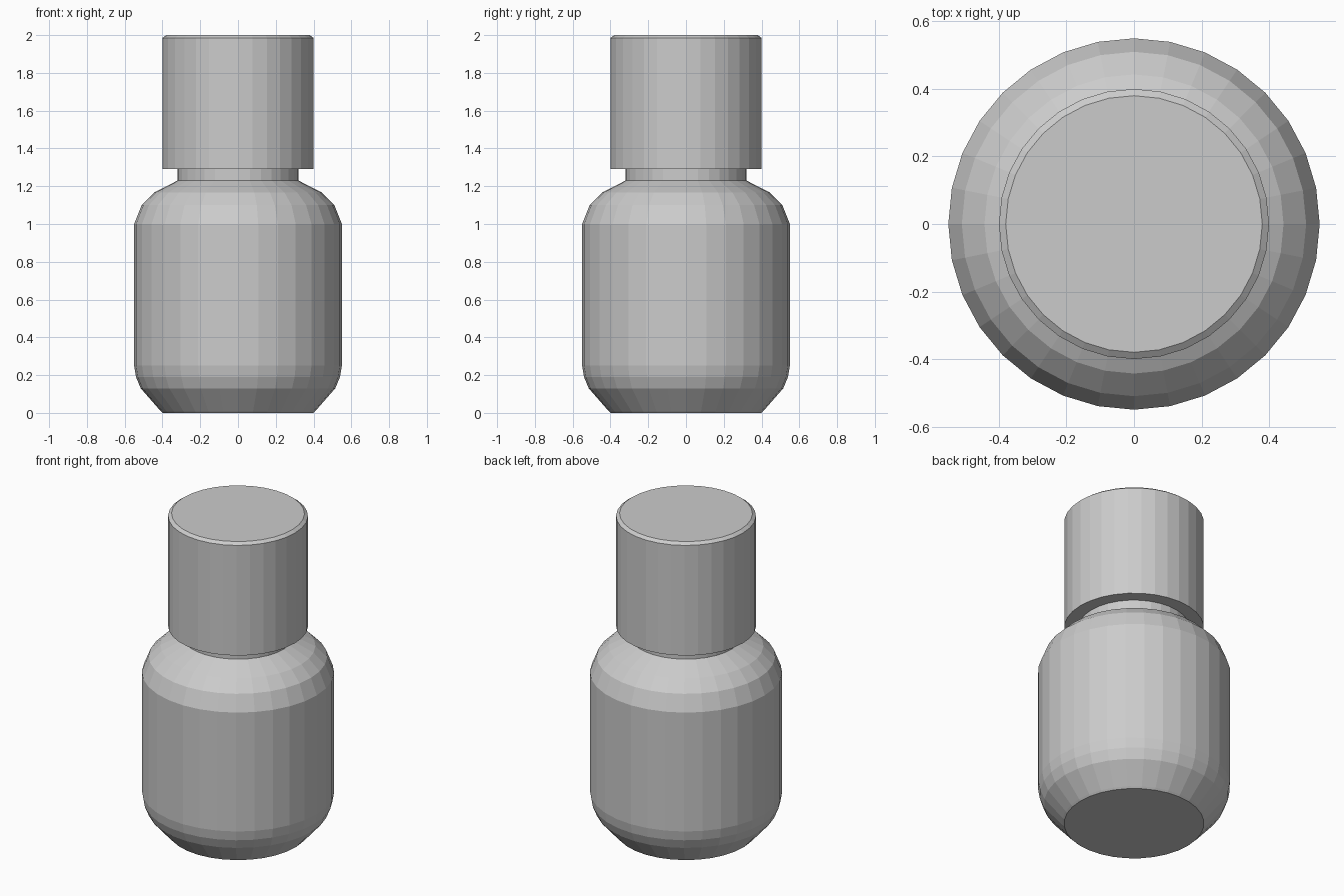
import bpy
import bmesh
from math import cos, sin, tau

SIDES = 32

cube = bpy.data.objects.get("Cube")
if cube:
    bpy.data.objects.remove(cube, do_unlink=True)

grey = bpy.data.materials.new("plain_grey")
grey.use_nodes = True
colour = (0.6, 0.6, 0.6, 1)
grey.diffuse_color = colour
grey.node_tree.nodes["Principled BSDF"].inputs["Base Color"].default_value = colour


def lathe(name, profile):
    """Turn a (radius, height) profile, listed bottom to top, into a capped solid."""
    bm = bmesh.new()
    rings = [[bm.verts.new((r * cos(tau * i / SIDES), r * sin(tau * i / SIDES), z))
              for i in range(SIDES)] for r, z in profile]
    for low, high in zip(rings, rings[1:]):
        for i in range(SIDES):
            j = (i + 1) % SIDES
            bm.faces.new((low[i], low[j], high[j], high[i]))
    bm.faces.new(rings[0][::-1])
    bm.faces.new(rings[-1])
    mesh = bpy.data.meshes.new(name)
    bm.to_mesh(mesh)
    bm.free()
    mesh.materials.append(grey)
    obj = bpy.data.objects.new(name, mesh)
    bpy.context.collection.objects.link(obj)
    return obj


# Rounded bottle with its short neck
lathe("bottle_body", [
    (0.40, 0), (0.41, 0.01), (0.515, 0.13), (0.54, 0.19), (0.55, 0.25),
    (0.55, 1.0), (0.51, 1.1), (0.443, 1.167), (0.32, 1.23), (0.32, 1.30),
])

# Tall cap with a narrow chamfer at the top
lathe("bottle_cap", [(0.40, 1.29), (0.40, 1.985), (0.38, 2.0)])
